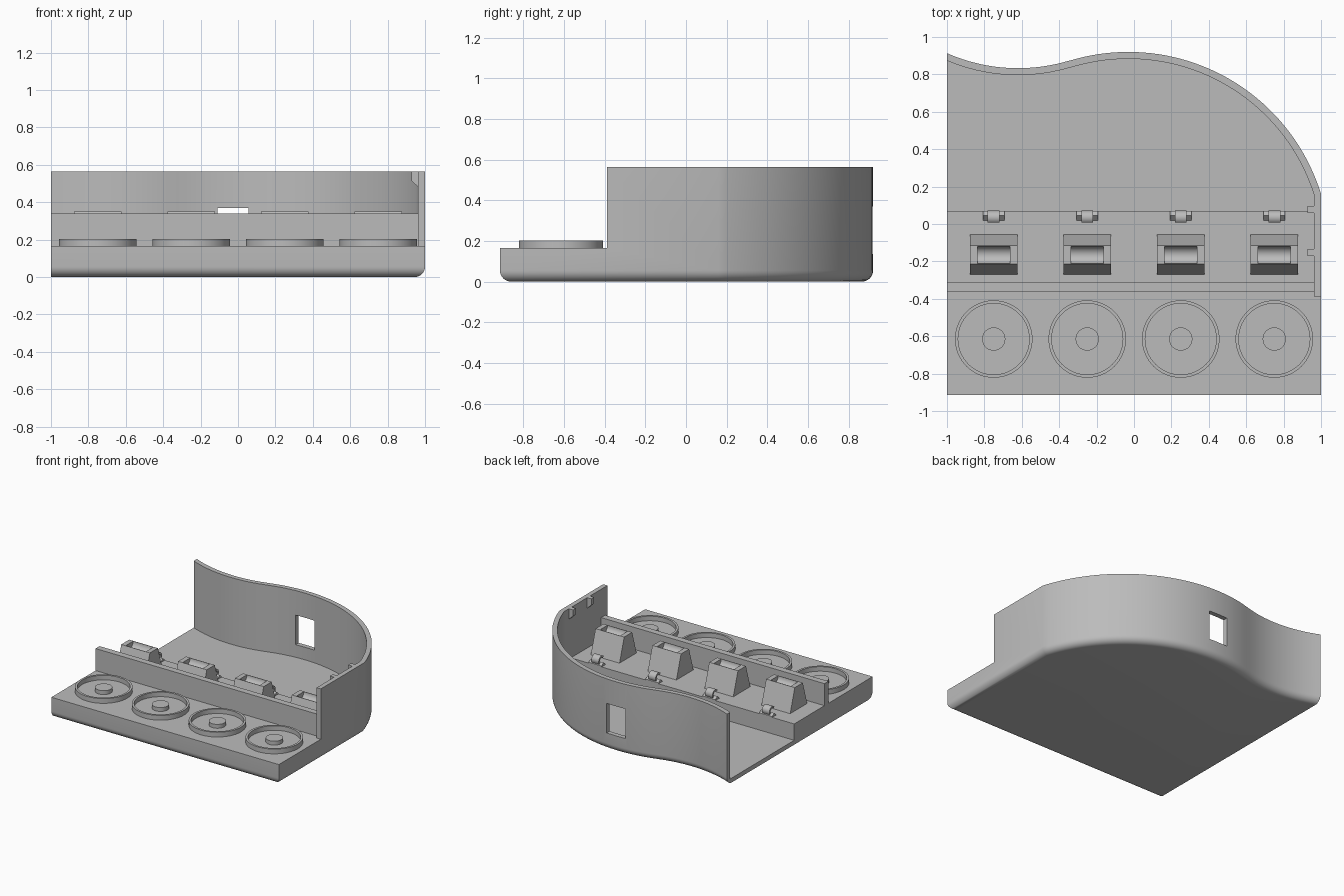
import bpy, bmesh, math
from mathutils import Vector

if "Cube" in bpy.data.objects:
    bpy.data.objects.remove(bpy.data.objects["Cube"], do_unlink=True)

grey = bpy.data.materials.new("plain grey")
grey.use_nodes = True
grey.diffuse_color = (0.5, 0.5, 0.5, 1)
grey.node_tree.nodes["Principled BSDF"].inputs["Base Color"].default_value = (0.5, 0.5, 0.5, 1)

HEIGHT, DECK, FLOOR, WALL, FILLET = 0.565, 0.165, 0.035, 0.037, 0.055
STEP_Y = 0.07


def finish(name, bm):
    bmesh.ops.recalc_face_normals(bm, faces=bm.faces)
    mesh = bpy.data.meshes.new(name)
    bm.to_mesh(mesh)
    bm.free()
    mesh.materials.append(grey)
    ob = bpy.data.objects.new(name, mesh)
    bpy.context.collection.objects.link(ob)
    return ob


def activate(ob):
    bpy.ops.object.select_all(action='DESELECT')
    ob.select_set(True)
    bpy.context.view_layer.objects.active = ob


def smooth(ob):
    activate(ob)
    bpy.ops.object.shade_smooth_by_angle(angle=math.radians(30))


def loft(name, rings):
    """Closed solid through rings of equal point count, capped at both ends."""
    bm = bmesh.new()
    rows = [[bm.verts.new(p) for p in ring] for ring in rings]
    n = len(rows[0])
    for a, b in zip(rows, rows[1:]):
        for i in range(n):
            j = (i + 1) % n
            bm.faces.new((a[i], a[j], b[j], b[i]))
    bm.faces.new(rows[0])
    bm.faces.new(rows[-1])
    return finish(name, bm)


def prism(name, pts, axis, lo, hi):
    """Extrude a 2D profile along the x, y or z axis."""
    def place(p, t):
        q = list(p)
        q.insert("xyz".index(axis), t)
        return q
    return loft(name, [[place(p, t) for p in pts] for t in (lo, hi)])


def box(name, x, y, z):
    return prism(name, [(x[0], y[0]), (x[1], y[0]), (x[1], y[1]), (x[0], y[1])], "z", *z)


def cut(ob, cutter):
    cutter.hide_render = True
    mod = ob.modifiers.new("cut", 'BOOLEAN')
    mod.operation, mod.solver, mod.object = 'DIFFERENCE', 'EXACT', cutter
    activate(ob)
    bpy.ops.object.modifier_apply(modifier=mod.name)
    bpy.data.objects.remove(cutter, do_unlink=True)


def repeat(ob):
    """Put a part made at x = 0 at each of the four stations."""
    smooth(ob)
    for i in range(1, 4):
        twin = ob.copy()
        twin.name = f"{ob.name}_{i + 1}"
        twin.location.x = -0.75 + 0.5 * i
        bpy.context.collection.objects.link(twin)
    ob.location.x = -0.75


def back_curve(x):
    """Big convex arc on one side, shallow concave arc on the other."""
    if x > -0.33:
        return -0.158 + math.sqrt(1.078 ** 2 - (x + 0.03) ** 2)
    return 1.773 - math.sqrt(0.94 ** 2 - (x + 0.62) ** 2)


# Plan outline: front, straight side, then the wavy back
path = [Vector((-1, -0.915)), Vector((1, -0.915)), Vector((1, 0.16))]
start = math.acos(1.03 / 1.078)
for i in range(1, 41):
    a = start + (math.radians(106) - start) * i / 40
    path.append(Vector((-0.03 + 1.078 * math.cos(a), -0.158 + 1.078 * math.sin(a))))
for i in range(1, 17):
    x = path[42].x + (-1 - path[42].x) * i / 16
    path.append(Vector((x, back_curve(x))))


def inset(d):
    """Offset the outline inwards, keeping its ends on the flat cut side."""
    out = []
    for i, p in enumerate(path):
        t1 = (path[max(i, 1)] - path[max(i, 1) - 1]).normalized()
        k = min(i, len(path) - 2)
        t2 = (path[k + 1] - path[k]).normalized()
        n1, n2 = Vector((-t1.y, t1.x)), Vector((-t2.y, t2.x))
        q = p + (n1 + n2) * (d / (1 + n1.dot(n2)))
        if i in (0, len(path) - 1):
            q += t1 * ((-1 - q.x) / t1.x)
        out.append(q)
    return out


# Body with a rounded bottom edge, hollowed into deck, floor and wall
rings = []
for i in range(9):
    a = math.pi / 2 * i / 8
    z = FILLET * (1 - math.cos(a))
    rings.append([(p.x, p.y, z) for p in inset(FILLET * (1 - math.sin(a)))])
rings.append([(p.x, p.y, HEIGHT) for p in path])
body = loft("case_body", rings)

inner = inset(WALL)[2:]
cavity = [(1 - WALL, STEP_Y)] + [tuple(p) for p in inner]
cavity += [(-1.1, inner[-1].y + 0.04), (-1.1, STEP_Y)]
cut(body, prism("cavity_cutter", cavity, "z", FLOOR, 1))
side = 1 - WALL
deck = [(-1.1, 0.09), (-1.1, -1.1), (1.1, -1.1), (1.1, -0.388), (side, -0.388), (side, 0.09)]
cut(body, prism("deck_cutter", deck, "z", DECK, 1))
cut(body, box("window_cutter", (-0.11, 0.055), (0.75, 1.05), (0.135, 0.37)))
smooth(body)

# Low dividing wall across the deck
box("divider_wall", (-1, side + 0.005), (-0.36, -0.31), (DECK - 0.01, 0.34))

# Clips on the inside of the side wall
for label, y in (("front_clip", -0.17), ("back_clip", 0.06)):
    prism(label, [(0.97, HEIGHT), (0.927, HEIGHT), (0.927, 0.515), (0.97, 0.475)], "y", y, y + 0.035)

# Round cup with a centre button
bm = bmesh.new()
profile = [(0.207, 0.16), (0.207, 0.203), (0.19, 0.203), (0.19, 0.167),
           (0.062, 0.167), (0.062, 0.198), (0, 0.198)]
verts = [bm.verts.new((r, 0, z)) for r, z in profile]
edges = [bm.edges.new(pair) for pair in zip(verts, verts[1:])]
bmesh.ops.spin(bm, geom=verts + edges, cent=(0, 0, 0), axis=(0, 0, 1),
               angle=math.tau, steps=64, use_merge=True)
bmesh.ops.remove_doubles(bm, verts=bm.verts, dist=0.0005)
cup = finish("round_cup", bm)
cup.location.y = -0.615
repeat(cup)

# Tapered block with a rounded trough in its top
block = prism("tapered_block", [(-0.272, 0.16), (-0.055, 0.16), (-0.115, 0.35), (-0.215, 0.35)],
              "x", -0.126, 0.126)
trough = [(-0.165 + 0.046 * math.cos(math.tau * i / 32), 0.35 + 0.046 * math.sin(math.tau * i / 32))
          for i in range(32)]
cut(block, prism("trough_cutter", trough, "x", -0.088, 0.088))
repeat(block)

# Curled hook on the step edge, with a small wedge foot
angles = [math.radians(-90 + 230 * i / 20) for i in range(21)]
hook = [(0.035 + r * math.cos(a), 0.197 + r * math.sin(a))
        for r, seq in ((0.036, angles), (0.021, angles[::-1])) for a in seq]
repeat(prism("curled_hook", hook, "x", -0.032, 0.032))
foot = [(0.012, 0.16), (0.07, 0.16), (0.07, 0.172), (0.045, 0.19)]
repeat(prism("hook_foot", foot, "x", -0.057, 0.057))
